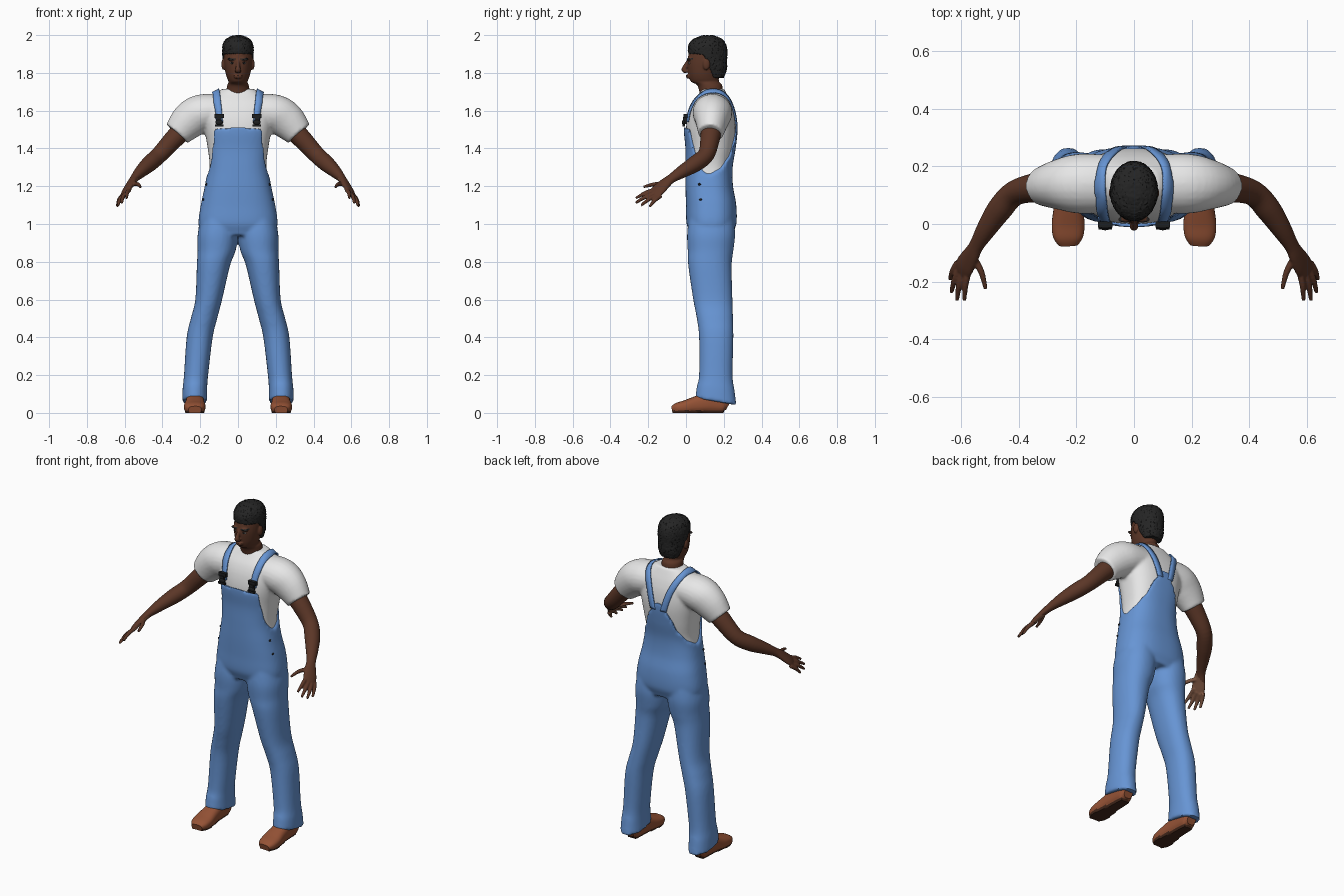
import bpy, bmesh, math, random
from mathutils import Vector, Matrix

random.seed(4)
if "Cube" in bpy.data.objects:
    bpy.data.objects.remove(bpy.data.objects["Cube"], do_unlink=True)
parts = []


def material(name, r, g, b):
    m = bpy.data.materials.new(name)
    m.use_nodes = True
    m.diffuse_color = (r, g, b, 1)
    bsdf = m.node_tree.nodes["Principled BSDF"]
    bsdf.inputs["Base Color"].default_value = (r, g, b, 1)
    bsdf.inputs["Roughness"].default_value = 0.8
    return m


SKIN = material("dark skin", .105, .037, .02)
PALM = material("palm skin", .21, .095, .055)
HAIR = material("black hair", .018, .018, .018)
WHITE = material("white cotton", .8, .8, .8)
DENIM = material("blue denim", .135, .3, .66)
LEATHER = material("brown leather", .3, .085, .036)
SOLE = material("dark sole", .06, .022, .012)
METAL = material("black metal", .012, .013, .014)
EYE = material("eye white", .42, .38, .35)


def spline(rows, t):
    """Catmull-Rom blend of table rows; t counts rows."""
    i = min(int(t), len(rows) - 2)
    f = t - i
    a, b, c, d = (rows[min(max(k, 0), len(rows) - 1)] for k in range(i - 1, i + 3))
    return [.5 * (2 * q + (r - p) * f + (2 * p - 5 * q + 4 * r - s) * f * f
                  + (3 * q - p - 3 * r + s) * f ** 3) for p, q, r, s in zip(a, b, c, d)]


def locate(rows, value, key):
    for i in range(len(rows) - 1):
        if value <= rows[i + 1][key]:
            break
    lo, hi = rows[i][key], rows[i + 1][key]
    return i + min(max((value - lo) / (hi - lo), 0), 1)


def oval(angle, power):
    c, s = math.cos(angle), math.sin(angle)
    return (math.copysign(abs(c) ** (2 / power), c), math.copysign(abs(s) ** (2 / power), s))


def skin(bm, rings):
    vs = [[bm.verts.new(p) for p in ring] for ring in rings]
    n = len(vs[0])
    for a, b in zip(vs, vs[1:]):
        for k in range(n):
            bm.faces.new((a[k], a[(k + 1) % n], b[(k + 1) % n], b[k]))
    bm.faces.new(vs[0][::-1])
    bm.faces.new(vs[-1])
    return [v for ring in vs for v in ring]


def loft(bm, rows, side=None, sides=24, sub=5, power=2, flip=1):
    """Closed oval tube through rows of x, y, z, half width, half depth."""
    n = (len(rows) - 1) * sub
    pts = [spline(rows, i / sub) for i in range(n + 1)]
    rings = []
    for i, p in enumerate(pts):
        u, v = Vector((1, 0, 0)), Vector((0, 1, 0))
        if side:
            t = (Vector(pts[min(i + 1, n)][:3]) - Vector(pts[max(i - 1, 0)][:3])).normalized()
            u = Vector(side)
            u = (u - t * u.dot(t)).normalized()
            v = t.cross(u)
        ring = []
        for k in range(sides):
            c, s = oval(math.tau * k / sides, power)
            q = Vector(p[:3]) + u * c * p[3] + v * s * p[4]
            ring.append((q.x * flip, q.y, q.z))
        rings.append(ring)
    return skin(bm, rings)


def ball(bm, loc, size):
    bmesh.ops.create_uvsphere(bm, u_segments=16, v_segments=10, radius=1,
                              matrix=Matrix.Translation(loc) @ Matrix.Diagonal((*size, 1)))


def box(bm, loc, size):
    bmesh.ops.create_cube(bm, size=1, matrix=Matrix.Translation(loc) @ Matrix.Diagonal((*size, 1)))


def finish(bm, name, mats, voxel=0, soften=4, rule=None):
    """Make the object; with a voxel size, melt its pieces into one skin."""
    bmesh.ops.recalc_face_normals(bm, faces=bm.faces)
    me = bpy.data.meshes.new(name)
    bm.to_mesh(me)
    bm.free()
    ob = bpy.data.objects.new(name, me)
    bpy.context.collection.objects.link(ob)
    if voxel:
        r = ob.modifiers.new("melt", 'REMESH')
        r.mode, r.voxel_size = 'VOXEL', voxel
        s = ob.modifiers.new("soften", 'SMOOTH')
        s.factor, s.iterations = .5, soften
        dg = bpy.context.evaluated_depsgraph_get()
        me = bpy.data.meshes.new_from_object(ob.evaluated_get(dg))
        ob.modifiers.clear()
        ob.data = me
    me.materials.clear()
    for m in mats:
        me.materials.append(m)
    for f in me.polygons:
        f.material_index = rule(f.center, f.normal) if rule else 0
    parts.append(ob)
    return ob


# Torso shape shared by shirt and overalls
torso = [(0, .135, .94, .18, .1), (0, .135, 1.0, .198, .121), (0, .133, 1.1, .186, .122),
         (0, .123, 1.2, .165, .115), (0, .122, 1.3, .15, .114), (0, .13, 1.4, .16, .122),
         (0, .131, 1.5, .178, .131), (0, .133, 1.58, .193, .122), (0, .136, 1.64, .185, .102),
         (0, .142, 1.685, .13, .076), (0, .145, 1.715, .085, .058)]

# Shirt with sleeves
bm = bmesh.new()
loft(bm, torso[3:], power=2.5, sides=48)
for flip in (1, -1):
    loft(bm, [(.07, .14, 1.6, .085, .1), (.19, .14, 1.587, .1, .104),
              (.26, .137, 1.545, .098, .088), (.322, .13, 1.478, .075, .066)],
         side=(.5, 0, 1), flip=flip)
shirt = finish(bm, "shirt", [WHITE], .008, 5)

# Overalls: bib with shaped top edge, plus trouser legs
bib_edge = [(-1, 1.515), (-.82, 1.51), (-.75, 1.43), (-.54, 1.32), (-.25, 1.265), (0, 1.25),
            (.55, 1.29), (.85, 1.36), (.975, 1.47), (1, 1.53)]


def on_torso(angle, z, grow):
    c, s = oval(angle, 2.5)
    _, cy, _, rx, ry = spline(torso, locate(torso, z, 2))
    return Vector((c * (rx + grow), cy + s * (ry + grow), z))


def bib_top(angle):
    t = locate(bib_edge, oval(angle, 2.5)[1], 0)
    i = min(int(t), len(bib_edge) - 2)
    return bib_edge[i][1] + (bib_edge[i + 1][1] - bib_edge[i][1]) * (t - i)


bm = bmesh.new()
angles = [math.tau * k / 96 for k in range(96)]
rings = [[on_torso(a, .94 + (bib_top(a) - .94) * j / 30, .011) for a in angles] for j in range(31)]
core = Vector((0, .13, 1.41))
rings.append([p.lerp(core, .95) for p in rings[-1]])
skin(bm, rings)
leg = [(.1, .135, 1.06, .09, .115), (.107, .133, .95, .106, .127), (.113, .13, .86, .101, .121),
       (.13, .127, .78, .088, .115), (.155, .142, .6, .071, .104), (.18, .153, .5, .07, .096),
       (.203, .16, .4, .069, .091), (.222, .158, .2, .064, .089), (.228, .157, .13, .065, .1),
       (.229, .158, .06, .067, .109)]
for flip in (1, -1):
    for v in loft(bm, leg, sides=32, power=2.2, flip=flip):
        if v.co.z < .2:
            v.co.z -= (v.co.y - .158) * .25 * (1 - v.co.z / .2)
finish(bm, "overalls", [DENIM], .009, 5)

# Shoulder straps, laid onto the shirt
path = [(.035, .28, 1.48), (.07, .26, 1.6), (.105, .2, 1.68), (.117, .14, 1.71),
        (.114, .08, 1.69), (.107, .02, 1.62), (.1, 0, 1.54)]
for name, flip in (("left_strap", 1), ("right_strap", -1)):
    bm = bmesh.new()
    grid = []
    for i in range(37):
        x, y, z = spline(path, i / 6)
        grid.append([bm.verts.new(((x + w) * flip, y, z)) for w in (-.019, 0, .019)])
    for a, b in zip(grid, grid[1:]):
        for k in (0, 1):
            bm.faces.new((a[k], a[k + 1], b[k + 1], b[k]))
    strap = finish(bm, name, [DENIM])
    wrap = strap.modifiers.new("wrap", 'SHRINKWRAP')
    wrap.target, wrap.wrap_mode, wrap.offset = shirt, 'ABOVE_SURFACE', .008
    thick = strap.modifiers.new("thickness", 'SOLIDIFY')
    thick.thickness, thick.offset = .008, 0

# Buckles and hip buttons
bm = bmesh.new()
for flip in (1, -1):
    x = .1 * flip
    box(bm, (x, -.002, 1.572), (.05, .02, .022))
    box(bm, (x, -.006, 1.548), (.026, .02, .036))
    box(bm, (x, -.012, 1.522), (.046, .014, .012))
    ball(bm, (x, -.012, 1.538), (.02, .01, .014))
    for z in (1.21, 1.13):
        p = on_torso(-.33, z, .011)
        ball(bm, (p.x * flip, p.y, p.z), (.006, .008, .006))
finish(bm, "buckles_and_buttons", [METAL])

# Arms with hands
arm = [(.27, .135, 1.52, .058, .056), (.335, .128, 1.455, .052, .052), (.415, .107, 1.368, .044, .045),
       (.468, .05, 1.32, .044, .043), (.515, -.02, 1.277, .035, .033), (.548, -.075, 1.242, .027, .022),
       (.566, -.108, 1.217, .033, .019), (.588, -.145, 1.182, .04, .016), (.598, -.168, 1.161, .036, .012)]
fingers = [[(.575, -.16, 1.182), (.59, -.266, 1.137)], [(.592, -.16, 1.165), (.616, -.266, 1.112)],
           [(.605, -.15, 1.155), (.635, -.238, 1.098)], [(.612, -.133, 1.15), (.64, -.193, 1.092)],
           [(.562, -.108, 1.213), (.516, -.226, 1.196)]]
across = (.62, .62, -.47)
palm_side = Vector((-.72, .23, -.66))
for name, flip in (("left_arm", 1), ("right_arm", -1)):
    bm = bmesh.new()
    loft(bm, arm, side=across, flip=flip)
    for base, tip in fingers:
        mid = [(p + q) / 2 for p, q in zip(base, tip)]
        mid[0] += .004 if tip[0] > base[0] else -.008
        mid[2] += .006
        loft(bm, [(*base, .012, .012), (*mid, .011, .011), (*tip, .007, .007)],
             side=across, sides=12, flip=flip)
    facing = Vector((palm_side.x * flip, palm_side.y, palm_side.z))
    finish(bm, name, [SKIN, PALM], .0045, 2,
           lambda c, n: int(c.y < -.095 and n.dot(facing) > .45))

# Head and neck with nose, lips, brow and ears
bm = bmesh.new()
loft(bm, [(0, .14, 1.64, .07, .062), (0, .135, 1.69, .064, .062), (0, .125, 1.735, .057, .066),
          (0, .102, 1.752, .05, .074), (0, .096, 1.77, .057, .078), (0, .096, 1.8, .066, .085),
          (0, .105, 1.85, .074, .099), (0, .112, 1.9, .076, .098), (0, .113, 1.94, .07, .085),
          (0, .113, 1.97, .045, .055), (0, .113, 1.98, .012, .012)], sides=32)
loft(bm, [(0, .015, 1.866, .009, .01), (0, 0, 1.84, .01, .012), (0, -.01, 1.817, .015, .014),
          (0, .004, 1.806, .016, .01)], side=(1, 0, 0), sides=12)
ball(bm, (0, .012, 1.785), (.025, .013, .006))
ball(bm, (0, .014, 1.776), (.022, .014, .006))
for flip in (1, -1):
    ball(bm, (.03 * flip, .016, 1.872), (.027, .012, .008))
    ball(bm, (.077 * flip, .108, 1.845), (.011, .019, .03))


def brow(c, n):
    return int(abs(c.z - 1.873) < .005 and .013 < abs(c.x) < .052 and c.y < .05)


finish(bm, "head", [SKIN, HAIR], .0045, 2, brow)

# Eyes
bm = bmesh.new()
for flip in (1, -1):
    ball(bm, (.03 * flip, .018, 1.852), (.012, .009, .005))
finish(bm, "eyes", [EYE, HAIR], rule=lambda c, n: int(abs(abs(c.x) - .03) < .006))

# Short curly hair, cut back around the face and ears
bm = bmesh.new()
for v in loft(bm, [(0, .158, 1.775, .055, .042), (0, .146, 1.82, .07, .07), (0, .12, 1.87, .08, .097),
                   (0, .115, 1.91, .083, .104), (0, .113, 1.95, .08, .099), (0, .115, 1.98, .062, .075),
                   (0, .117, 1.998, .025, .03)], sides=40, sub=8):
    if v.co.z < 1.897:
        v.co.y = max(v.co.y, .09 + (1.9 - v.co.z) * .45)
hair = finish(bm, "hair", [HAIR], .005, 2)
for v in hair.data.vertices:
    v.co += Vector([random.uniform(-.0018, .0018) for _ in range(3)])

# Shoes with dark soles
shoe = [(.228, .225, .042, .028, .028), (.228, .2, .052, .042, .05), (.228, .13, .058, .047, .056),
        (.228, .06, .046, .051, .046), (.229, 0, .034, .057, .036), (.229, -.045, .027, .052, .029),
        (.228, -.073, .02, .034, .018)]
for name, flip in (("left_shoe", 1), ("right_shoe", -1)):
    bm = bmesh.new()
    for v in loft(bm, shoe, side=(1, 0, 0), sides=32, power=2.6, flip=flip):
        v.co.z = max(v.co.z - .002, 0) if v.co.z > .012 else 0
    finish(bm, name, [LEATHER, SOLE], rule=lambda c, n: int(c.z < .012))

# Smooth shading
for ob in bpy.context.view_layer.objects:
    ob.select_set(ob in parts)
bpy.context.view_layer.objects.active = parts[0]
bpy.ops.object.shade_smooth_by_angle(angle=math.radians(45))
